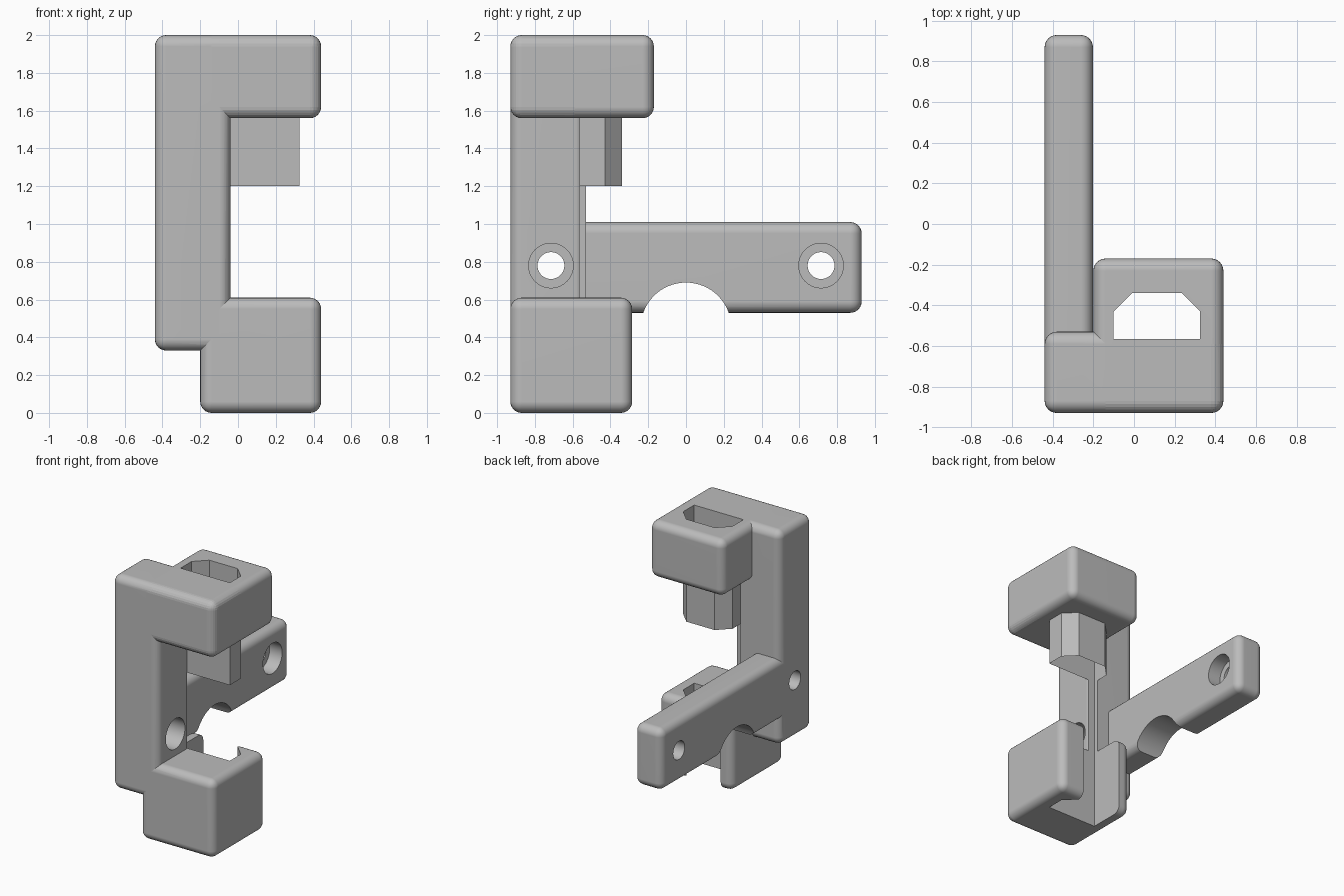
import bpy, bmesh, math
from mathutils import Matrix

if "Cube" in bpy.data.objects:
    bpy.data.objects.remove(bpy.data.objects["Cube"], do_unlink=True)

RADIUS = 0.06

grey = bpy.data.materials.new("plain grey")
grey.use_nodes = True
grey.diffuse_color = (0.5, 0.5, 0.5, 1)
for node in grey.node_tree.nodes:
    if node.type == "BSDF_PRINCIPLED":
        node.inputs["Base Color"].default_value = grey.diffuse_color
        node.inputs["Roughness"].default_value = 0.6


def finish(bm, name):
    bmesh.ops.recalc_face_normals(bm, faces=bm.faces)
    mesh = bpy.data.meshes.new(name)
    bm.to_mesh(mesh)
    bm.free()
    mesh.materials.append(grey)
    ob = bpy.data.objects.new(name, mesh)
    bpy.context.collection.objects.link(ob)
    return ob


def rounded_box(name, x, y, z):
    bm = bmesh.new()
    bmesh.ops.create_cube(bm, size=1)
    for v in bm.verts:
        v.co = [lo if c < 0 else hi for c, (lo, hi) in zip(v.co, (x, y, z))]
    bmesh.ops.bevel(bm, geom=bm.edges[:], offset=RADIUS, segments=6,
                    profile=0.5, affect="EDGES", clamp_overlap=True)
    return finish(bm, name)


def prism(name, outline, z0, z1):
    bm = bmesh.new()
    face = bm.faces.new([bm.verts.new((x, y, z0)) for x, y in outline])
    new = bmesh.ops.extrude_face_region(bm, geom=[face])["geom"]
    for v in new:
        if isinstance(v, bmesh.types.BMVert):
            v.co.z = z1
    return finish(bm, name)


def cylinder_x(name, x0, x1, y, z, r):
    bm = bmesh.new()
    place = Matrix.Translation(((x0 + x1) / 2, y, z)) @ Matrix.Rotation(math.pi / 2, 4, "Y")
    bmesh.ops.create_cone(bm, cap_ends=True, segments=64, radius1=r, radius2=r,
                          depth=x1 - x0, matrix=place)
    return finish(bm, name)


def combine(body, other, operation):
    other.hide_render = True
    mod = body.modifiers.new(other.name, "BOOLEAN")
    mod.operation, mod.solver, mod.object = operation, "EXACT", other
    bpy.context.view_layer.objects.active = body
    bpy.ops.object.modifier_apply(modifier=mod.name)
    bpy.data.objects.remove(other, do_unlink=True)


# Rounded solids: upright, top bar, top and bottom blocks, side arm
front, back = -0.93, -0.53
bracket = rounded_box("bracket", (-0.44, -0.04), (front, back), (0.33, 2))
solids = [
    rounded_box("top_bar", (-0.44, 0.44), (front, back), (1.56, 2)),
    rounded_box("top_block", (-0.2, 0.44), (front, -0.17), (1.56, 2)),
    rounded_box("bottom_block", (-0.2, 0.44), (front, -0.285), (0, 0.61)),
    rounded_box("side_arm", (-0.44, -0.202), (-0.8, 0.93), (0.53, 1.01)),
]
for part in solids:
    combine(bracket, part, "UNION")

# Channel: closed six-sided hole above, open to the back below
left, right, near, mid, far = -0.1, 0.325, -0.565, -0.43, -0.34
cut = mid - far
closed = [(left, near), (right, near), (right, mid), (right + cut, far),
          (left - cut, far), (left, mid)]
opened = closed[:4] + [(right + cut, 0), (left, 0)]
cutters = [prism("top_channel", closed, 1, 2.2),
           prism("bottom_channel", opened, -0.2, 1.2)]

# Round notch under the arm and two counterbored screw holes
cutters.append(cylinder_x("arm_notch", -0.6, -0.15, 0, 0.45, 0.24))
for y in (-0.715, 0.715):
    cutters.append(cylinder_x("screw_hole", -0.6, 0.1, y, 0.78, 0.071))
    cutters.append(cylinder_x("counterbore", -0.31, 0.1, y, 0.78, 0.118))
for part in cutters:
    combine(bracket, part, "DIFFERENCE")

# One material and smooth rounds with crisp cut edges
bracket.data.materials.clear()
bracket.data.materials.append(grey)
for face in bracket.data.polygons:
    face.material_index = 0
bpy.ops.object.select_all(action="DESELECT")
bracket.select_set(True)
bpy.context.view_layer.objects.active = bracket
bpy.ops.object.shade_smooth_by_angle(angle=math.radians(30))
normals = bracket.modifiers.new("even_normals", "WEIGHTED_NORMAL")
normals.keep_sharp = True
